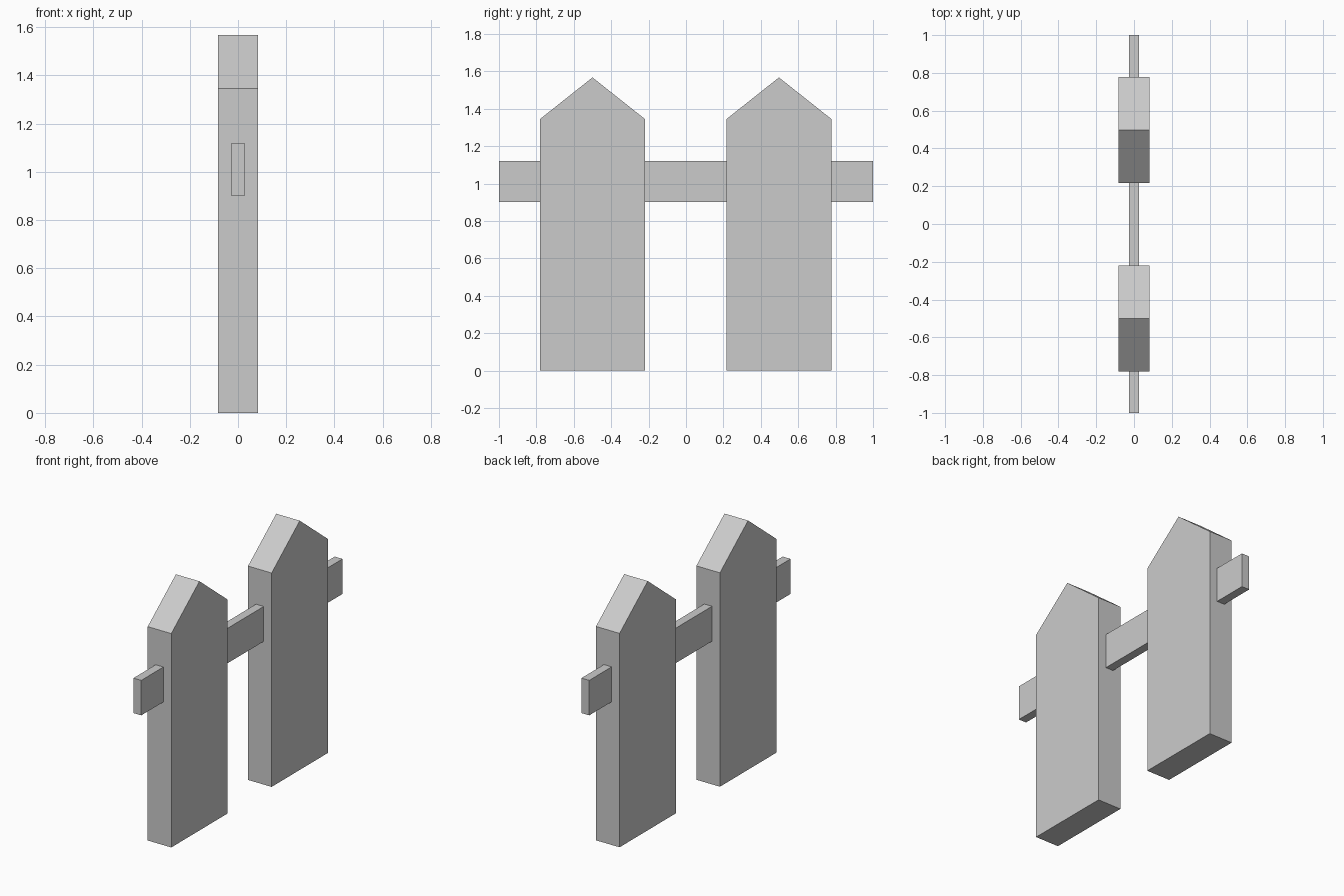
import bpy
import bmesh

cube = bpy.data.objects.get("Cube")
if cube:
    bpy.data.objects.remove(cube)

grey = bpy.data.materials.new("light_grey")
grey.use_nodes = True
colour = (0.6, 0.6, 0.6, 1)
grey.diffuse_color = colour
grey.node_tree.nodes["Principled BSDF"].inputs["Base Color"].default_value = colour


def board(name, outline, thickness):
    """Extrude a (y, z) outline along x, centred on x = 0."""
    bm = bmesh.new()
    face = bm.faces.new([bm.verts.new((-thickness / 2, y, z)) for y, z in outline])
    side = bmesh.ops.extrude_face_region(bm, geom=[face])["geom"]
    verts = [v for v in side if isinstance(v, bmesh.types.BMVert)]
    bmesh.ops.translate(bm, verts=verts, vec=(thickness, 0, 0))
    bmesh.ops.recalc_face_normals(bm, faces=bm.faces)
    mesh = bpy.data.meshes.new(name)
    bm.to_mesh(mesh)
    bm.free()
    mesh.materials.append(grey)
    obj = bpy.data.objects.new(name, mesh)
    bpy.context.collection.objects.link(obj)
    return obj


# Two pointed pickets
half, shoulder, peak = 0.28, 1.345, 1.567
for name, y in (("front_picket", -0.5), ("back_picket", 0.497)):
    board(name, [(y - half, 0), (y + half, 0), (y + half, shoulder),
                 (y, peak), (y - half, shoulder)], 0.164)

# Rail running through both pickets
board("rail", [(-1, 0.9), (1, 0.9), (1, 1.12), (-1, 1.12)], 0.054)
